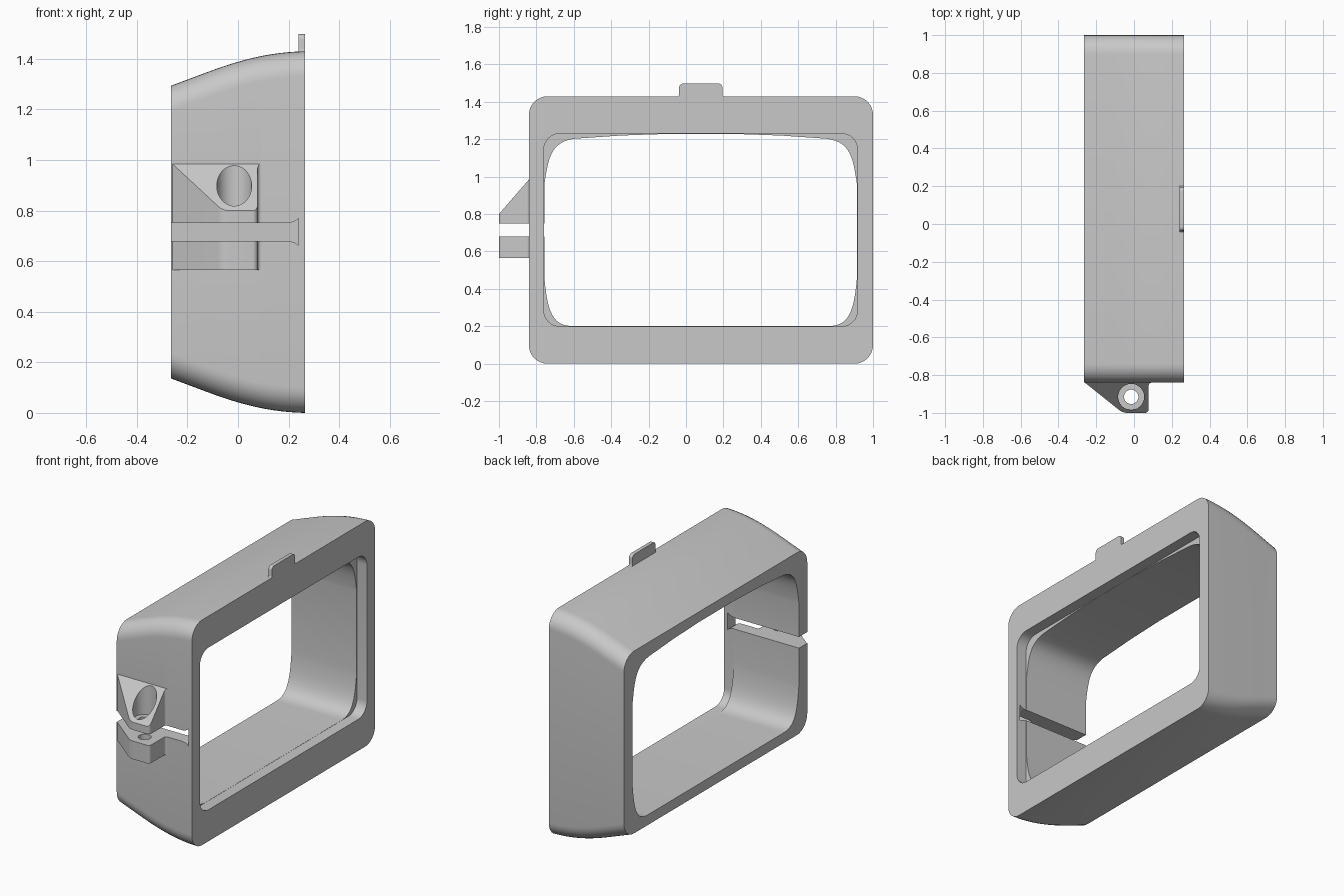
import bpy, bmesh, math
from mathutils import Vector, geometry

if "Cube" in bpy.data.objects:
    bpy.data.objects.remove(bpy.data.objects["Cube"], do_unlink=True)

GREY = (0.58, 0.58, 0.58, 1)
grey = bpy.data.materials.new("plain_grey")
grey.use_nodes = True
grey.diffuse_color = GREY
grey.node_tree.nodes["Principled BSDF"].inputs["Base Color"].default_value = GREY


def loft(name, rings):
    """Skin a list of equal-length rings and cap both ends."""
    bm = bmesh.new()
    rows = [[bm.verts.new(p) for p in ring] for ring in rings]
    n = len(rows[0])
    for a, b in zip(rows, rows[1:]):
        for i in range(n):
            j = (i + 1) % n
            bm.faces.new((a[i], a[j], b[j], b[i]))
    bm.faces.new(rows[0])
    bm.faces.new(rows[-1])
    bmesh.ops.recalc_face_normals(bm, faces=bm.faces)
    mesh = bpy.data.meshes.new(name)
    bm.to_mesh(mesh)
    bm.free()
    mesh.materials.append(grey)
    ob = bpy.data.objects.new(name, mesh)
    bpy.context.collection.objects.link(ob)
    return ob


def prism(name, profile, axis, low, high):
    """Extrude a 2D profile along x, y or z."""
    def place(p, d):
        c = list(p)
        c.insert("xyz".index(axis), d)
        return c
    return loft(name, [[place(p, d) for p in profile] for d in (low, high)])


def rounded(corners, steps=8):
    """Round each (u, v, radius) corner of a polygon with an arc."""
    out = []
    for i, (u, v, r) in enumerate(corners):
        p = Vector((u, v))
        if r == 0:
            out.append(p)
            continue
        a = (Vector(corners[i - 1][:2]) - p).normalized()
        b = (Vector(corners[(i + 1) % len(corners)][:2]) - p).normalized()
        half = a.angle(b) / 2
        center = p + (a + b).normalized() * r / math.sin(half)
        start = (p + a * r / math.tan(half) - center).normalized()
        end = (p + b * r / math.tan(half) - center).normalized()
        out += [center + start.slerp(end, k / steps) * r for k in range(steps + 1)]
    return out


def rounded_rect(u0, u1, v0, v1, r):
    return rounded([(u0, v0, r), (u1, v0, r), (u1, v1, r), (u0, v1, r)])


def circle(u, v, r, n=48):
    return [(u + r * math.cos(math.tau * i / n), v + r * math.sin(math.tau * i / n))
            for i in range(n)]


def combine(ob, other, operation="DIFFERENCE"):
    mod = ob.modifiers.new("combine", "BOOLEAN")
    mod.operation = operation
    mod.solver = "EXACT"
    mod.object = other
    bpy.context.view_layer.objects.active = ob
    bpy.ops.object.modifier_apply(modifier=mod.name)
    bpy.data.objects.remove(other, do_unlink=True)


HALF = 0.264      # half depth of the frame
HEIGHT = 1.43

# Frame shell: rounded rectangle whose top and bottom curve inward to the back
arc = geometry.interpolate_bezier((-0.12, 1.348), (0.0, 1.393),
                                  (0.12, 1.427), (HALF, HEIGHT), 14)
rings = []
for x, z in [(-HALF, 1.294)] + [q[:2] for q in arc]:
    ring = rounded_rect(-0.84, 1.0, HEIGHT - z, z, 0.1)
    rings.append([(x, q.x, q.y) for q in ring])
frame = loft("frame", rings)

# Main opening with soft corners and a slightly crowned ceiling
bottom = geometry.interpolate_bezier((-0.6, 0.201), (-0.7, 0.201),
                                     (-0.74, 0.25), (-0.757, 0.46), 14)
top = geometry.interpolate_bezier((-0.757, 0.96), (-0.735, 1.11),
                                  (-0.72, 1.185), (-0.596, 1.203), 14)
side = [q[:2] for q in bottom + top] + [(-0.35, 1.22), (-0.09, 1.229)]
opening = side + [(0.157 - y, z) for y, z in reversed(side)]
combine(frame, prism("opening_cutter", opening, "x", -0.5, 0.2))

# Shallow recess on the wide face
combine(frame, prism("recess_cutter", rounded_rect(-0.76, 0.917, 0.2, 1.23, 0.085),
                     "x", 0.194, 0.5))

# Clamp lug with a sloping top, joined to the front wall
plan = rounded([(-0.262, -0.8, 0), (-0.262, -0.838, 0), (-0.06, -1.0, 0.07),
                (0.078, -1.0, 0.02), (0.078, -0.84, 0.014), (0.094, -0.84, 0),
                (0.094, -0.8, 0)])
lug = prism("clamp_lug", plan, "z", 0.565, 0.985)
combine(lug, prism("slope_cutter", [(-0.84, 0.985), (-1.1, 0.684), (-1.1, 1.1),
                                    (-0.84, 1.1)], "x", -0.5, 0.5))
combine(lug, prism("counterbore_cutter", circle(-0.015, -0.915, 0.069), "z", 0.79, 1.2))
combine(lug, prism("bolt_hole_cutter", circle(-0.015, -0.915, 0.038), "z", 0.4, 1.2))
combine(frame, lug, "UNION")

# Clamp slot with a flared end
half_slot = [(-0.5, 0.0355), (0.2, 0.0355), (0.22, 0.04), (0.232, 0.047), (0.24, 0.054)]
slot = [(x, 0.7155 + h) for x, h in half_slot]
slot += [(x, 0.7155 - h) for x, h in reversed(half_slot)]
combine(frame, prism("slot_cutter", slot, "y", -1.2, -0.6))

# Thumb tab on top, with rounded tips and filleted roots
tab_outline = rounded([(-0.06, 1.41, 0), (-0.06, 1.428, 0), (-0.037, 1.428, 0.012),
                       (-0.037, 1.498, 0.022), (0.195, 1.498, 0.022),
                       (0.195, 1.428, 0.012), (0.218, 1.428, 0), (0.218, 1.41, 0)])
tab = prism("thumb_tab", tab_outline, "x", 0.24, HALF)

for ob in (frame, tab):
    bpy.ops.object.select_all(action="DESELECT")
    ob.select_set(True)
    bpy.context.view_layer.objects.active = ob
    bpy.ops.object.shade_smooth_by_angle(angle=math.radians(25))
